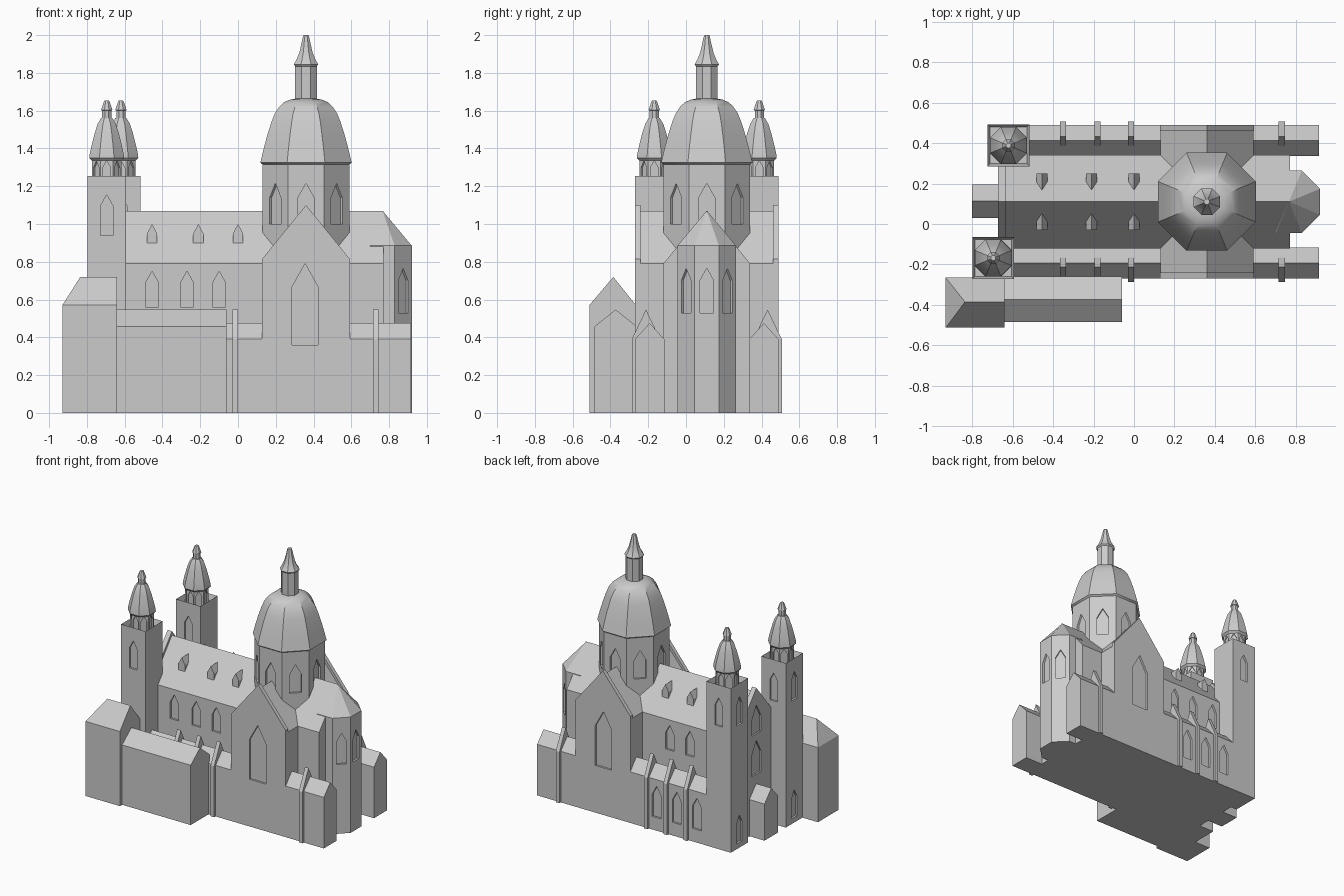
import bpy, bmesh, math
from mathutils import Matrix, Vector

if "Cube" in bpy.data.objects:
    bpy.data.objects.remove(bpy.data.objects["Cube"])

stone = bpy.data.materials.new("stone_grey")
stone.use_nodes = True
GREY = (0.6, 0.6, 0.6, 1)
stone.diffuse_color = GREY
stone.node_tree.nodes["Principled BSDF"].inputs["Base Color"].default_value = GREY

AXIS = 0.11            # y of the church's long axis
CX = 0.36              # x of the crossing
S, E, N, W = (math.radians(a) for a in (-90, 0, 90, 180))


def make(name, bm):
    bmesh.ops.recalc_face_normals(bm, faces=bm.faces)
    me = bpy.data.meshes.new(name)
    bm.to_mesh(me)
    bm.free()
    ob = bpy.data.objects.new(name, me)
    bpy.context.collection.objects.link(ob)
    me.materials.append(stone)
    return ob


def add_prism(bm, pts, step):
    """Extrude a closed outline of 3D points along step."""
    face = bm.faces.new([bm.verts.new(p) for p in pts])
    out = bmesh.ops.extrude_face_region(bm, geom=[face])["geom"]
    bmesh.ops.translate(bm, vec=step, verts=[v for v in out if isinstance(v, bmesh.types.BMVert)])


def house(name, x0, x1, y0, y1, eave, ridge, along="x"):
    """Solid gabled block with its ridge running along x or y."""
    bm = bmesh.new()
    if along == "x":
        m = (y0 + y1) / 2
        prof = [(y0, 0), (y1, 0), (y1, eave), (m, ridge), (y0, eave)]
        add_prism(bm, [(x0, y, z) for y, z in prof], (x1 - x0, 0, 0))
    else:
        m = (x0 + x1) / 2
        prof = [(x0, 0), (x1, 0), (x1, eave), (m, ridge), (x0, eave)]
        add_prism(bm, [(x, y0, z) for x, z in prof], (0, y1 - y0, 0))
    return make(name, bm)


def lathe(name, x, y, prof, smooth=False):
    """Octagonal solid from (apothem, z) pairs, flat sides facing the axes."""
    bm = bmesh.new()
    k = 1 / math.cos(math.pi / 8)
    rings = [[bm.verts.new((x + r * k * math.cos(math.pi * (i + .5) / 4),
                            y + r * k * math.sin(math.pi * (i + .5) / 4), z))
              for i in range(8)] for r, z in prof]
    for a, b in zip(rings, rings[1:]):
        for i in range(8):
            j = (i + 1) % 8
            bm.faces.new((a[i], a[j], b[j], b[i]))
    bm.faces.new(rings[0])
    bm.faces.new(rings[-1])
    ob = make(name, bm)
    if smooth:
        select(ob)
        bpy.ops.object.shade_smooth_by_angle(angle=math.radians(30))
    return ob


def select(ob):
    bpy.ops.object.select_all(action="DESELECT")
    ob.select_set(True)
    bpy.context.view_layer.objects.active = ob


def cut_windows(ob, wins, depth=0.015):
    """Sink pointed windows; each is (x, y, facing, width, bottom, top)."""
    bm = bmesh.new()
    for x, y, facing, w, z0, z1 in wins:
        sh = z1 - 0.9 * w
        rot = Matrix.Rotation(facing, 3, "Z")
        prof = [(-w / 2, z0), (w / 2, z0), (w / 2, sh), (0, z1), (-w / 2, sh)]
        pts = [rot @ Vector((-depth, u, z)) + Vector((x, y, 0)) for u, z in prof]
        add_prism(bm, pts, rot @ Vector((depth + 0.02, 0, 0)))
    cutter = make("window_cutter", bm)
    cutter.hide_render = True
    mod = ob.modifiers.new("windows", "BOOLEAN")
    mod.operation, mod.solver, mod.object = "DIFFERENCE", "EXACT", cutter
    select(ob)
    bpy.ops.object.modifier_apply(modifier=mod.name)
    bpy.data.objects.remove(cutter)


def ring(x, y, r, angles, w, z0, z1):
    """Windows set around a centre at distance r."""
    return [(x + r * math.cos(a), y + r * math.sin(a), a, w, z0, z1) for a in angles]


EIGHT = [i * math.pi / 4 for i in range(8)]

# nave and choir under one roof
nave = house("nave_and_choir", -0.66, 0.77, -0.12, 0.34, 0.79, 1.07)
cut_windows(nave, [(x, y, d, 0.07, 0.56, 0.75) for x in (-0.455, -0.27, -0.10)
                   for y, d in ((-0.12, S), (0.34, N))])

# raised west gable wall and porch
west = house("west_gable", -0.672, -0.635, -0.12, 0.34, 0.82, 1.10)
cut_windows(west, [(-0.672, AXIS, W, 0.11, 0.44, 0.70), (-0.672, AXIS, W, 0.11, 0.75, 0.97)])
house("west_porch", -0.80, -0.66, 0.03, 0.195, 0.28, 0.37)

# transept with raised end gables
house("transept", 0.13, 0.59, -0.25, 0.47, 0.79, 1.07, "y")
for side, y0, face, d in (("front", -0.27, -0.27, S), ("back", 0.46, 0.49, N)):
    gable = house(side + "_transept_gable", 0.128, 0.592, y0, y0 + 0.03, 0.815, 1.10, "y")
    cut_windows(gable, [(CX - 0.005, face, d, 0.138, 0.36, 0.79)])

# apse
apse = lathe("apse", 0.765, AXIS, [(0.155, 0), (0.155, 0.885), (0.001, 1.07)])
cut_windows(apse, ring(0.765, AXIS, 0.155, (-math.pi / 4, 0, math.pi / 4), 0.072, 0.53, 0.765))

# crossing drum, dome and lantern
drum = lathe("crossing_drum", CX, AXIS, [(0.23, 0), (0.23, 1.325)])
cut_windows(drum, ring(CX, AXIS, 0.23, EIGHT, 0.085, 1.0, 1.215))
lathe("dome", CX, AXIS, [(0.23, 1.315), (0.242, 1.325), (0.238, 1.34), (0.225, 1.395),
      (0.205, 1.47), (0.183, 1.54), (0.165, 1.585), (0.14, 1.622), (0.115, 1.645),
      (0.085, 1.658), (0.05, 1.665)], True)
lathe("lantern", CX, AXIS, [(0.057, 1.65), (0.057, 1.84)])
lathe("lantern_cap", CX, AXIS, [(0.057, 1.835), (0.065, 1.845), (0.05, 1.87), (0.036, 1.905),
      (0.025, 1.95), (0.018, 1.985), (0.013, 2.0)], True)

# aisles on both sides, with buttresses
for side, s, d in (("front", -1, S), ("back", 1, N)):
    y0, y1 = sorted((AXIS + s * 0.225, AXIS + s * 0.38))
    aisle = house(side + "_nave_aisle", -0.62, 0.14, y0, y1, 0.39, 0.475)
    house(side + "_choir_aisle", 0.58, 0.915, y0, y1, 0.39, 0.475)
    if s > 0:
        cut_windows(aisle, [(x, y1, d, 0.075, 0.10, 0.34) for x in (-0.435, -0.265, -0.095)])
    prof = [(0.3, 0), (0.397, 0), (0.397, 0.39), (0.322, 0.547), (0.275, 0.45)]
    for i, x in enumerate((-0.35, -0.18, -0.015, 0.73)):
        bm = bmesh.new()
        add_prism(bm, [(x - 0.015, AXIS + s * u, z) for u, z in prof], (0.03, 0, 0))
        make(f"{side}_buttress_{i + 1}", bm)
    # roof dormers
    for i, x in enumerate((-0.455, -0.21, 0.0)):
        bm = bmesh.new()
        outline = [(-0.027, 0.87), (0.027, 0.87), (0.027, 0.95), (0, 1.0), (-0.027, 0.95)]
        add_prism(bm, [(x + u, AXIS + s * 0.14, z) for u, z in outline], (0, -s * 0.12, 0))
        make(f"{side}_dormer_{i + 1}", bm)

# west towers with sunken tops and cupolas
for side, x, y in (("front", -0.695, -0.168), ("back", -0.62, 0.388)):
    h = 0.103
    bm = bmesh.new()
    add_prism(bm, [(x - h, y - h, 0), (x + h, y - h, 0), (x + h, y + h, 0), (x - h, y + h, 0)],
              (0, 0, 1.255))
    bmesh.ops.recalc_face_normals(bm, faces=bm.faces)
    top = max(bm.faces, key=lambda f: f.calc_center_median().z)
    bmesh.ops.inset_region(bm, faces=[top], thickness=0.018)
    bmesh.ops.translate(bm, vec=(0, 0, -0.045), verts=top.verts)
    tower = make(side + "_tower", bm)
    cut_windows(tower, ring(x, y, h, (S, N, W), 0.065, 0.94, 1.155)
                + ring(x, y, h, (W,), 0.065, 0.04, 0.25))
    base = lathe(side + "_cupola_base", x, y, [(0.078, 1.19), (0.078, 1.36)])
    cut_windows(base, ring(x, y, 0.078, EIGHT, 0.042, 1.215, 1.335), 0.01)
    lathe(side + "_cupola", x, y, [(0.078, 1.335), (0.092, 1.35), (0.09, 1.37), (0.079, 1.42),
          (0.064, 1.48), (0.048, 1.53), (0.03, 1.56)], True)
    lathe(side + "_cupola_lantern", x, y, [(0.024, 1.55), (0.024, 1.6), (0.03, 1.603),
          (0.016, 1.645), (0.012, 1.653)])

# low annex and its hipped end block
house("annex", -0.65, -0.06, -0.485, -0.26, 0.457, 0.547)
bm = bmesh.new()
corners = [(x, y, z) for x in (-0.93, -0.64) for y in (-0.512, -0.265) for z in (0, 0.57)]
for p in corners + [(-0.835, -0.385, 0.72), (-0.64, -0.385, 0.72)]:
    bm.verts.new(p)
bmesh.ops.convex_hull(bm, input=bm.verts)
bmesh.ops.dissolve_limit(bm, angle_limit=0.01, verts=bm.verts, edges=bm.edges)
make("hipped_annex", bm)
